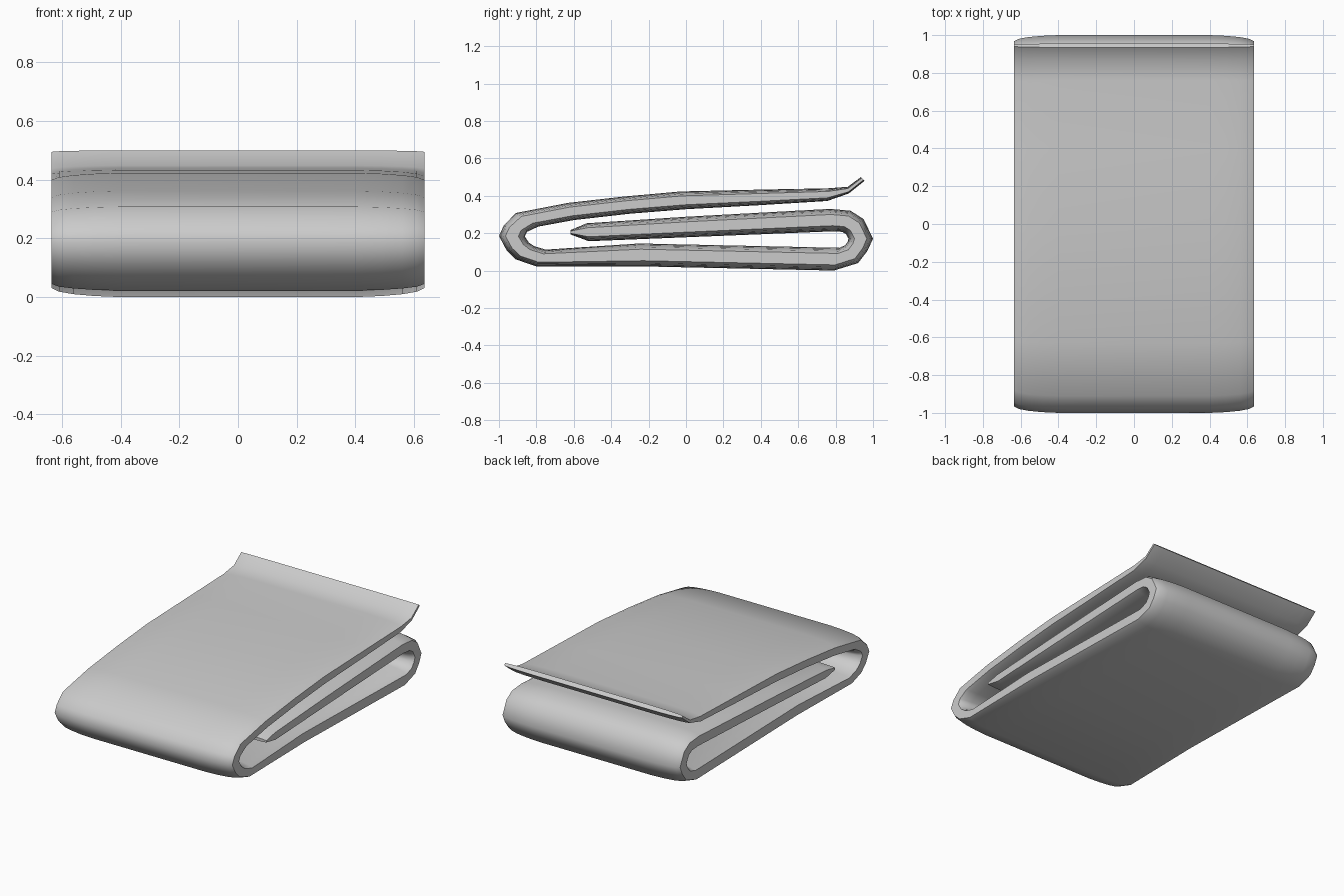
import bpy, bmesh
from mathutils import Vector

# Fold profile from flap tip to tucked tip: outer (y, z), inner (y, z)
PROFILE = [
    (0.935, 0.50, 0.955, 0.48), (0.865, 0.448, 0.87, 0.412),
    (0.76, 0.44, 0.755, 0.372), (0.40, 0.433, 0.40, 0.35),
    (-0.03, 0.423, 0.0, 0.328), (-0.33, 0.396, -0.30, 0.304),
    (-0.63, 0.362, -0.60, 0.270), (-0.91, 0.308, -0.79, 0.235),
    (-0.975, 0.24, -0.85, 0.207), (-1.0, 0.185, -0.862, 0.183),
    (-0.96, 0.11, -0.84, 0.15), (-0.91, 0.06, -0.81, 0.13),
    (-0.80, 0.022, -0.75, 0.112), (-0.22, 0.022, -0.25, 0.145),
    (0.79, 0.0, 0.82, 0.122), (0.92, 0.04, 0.85, 0.135),
    (0.97, 0.105, 0.865, 0.155), (1.0, 0.17, 0.868, 0.172),
    (0.95, 0.275, 0.855, 0.195), (0.88, 0.32, 0.835, 0.207),
    (0.77, 0.33, 0.79, 0.210), (0.0, 0.288, 0.0, 0.178),
    (-0.53, 0.253, -0.52, 0.157), (-0.617, 0.217, -0.617, 0.193),
]
# Width stations: x, thickness factor (cloth thins toward its side edges)
HALF = [(0.40, 1.0), (0.49, 0.94), (0.56, 0.84), (0.61, 0.70), (0.635, 0.50)]
STATIONS = [(-x, t) for x, t in reversed(HALF)] + HALF


def ring(bm, x, t):
    outer, inner = [], []
    for oy, oz, iy, iz in PROFILE:
        o, i = Vector((x, oy, oz)), Vector((x, iy, iz))
        mid = (o + i) / 2
        outer.append(bm.verts.new(mid + (o - mid) * t))
        inner.append(bm.verts.new(mid + (i - mid) * t))
    return outer, inner


# Folded towel body
bm = bmesh.new()
rings = [ring(bm, x, t) for x, t in STATIONS]
for (o1, i1), (o2, i2) in zip(rings, rings[1:]):
    a, b = o1 + i1[::-1], o2 + i2[::-1]
    for k in range(len(a)):
        n = (k + 1) % len(a)
        bm.faces.new((a[k], a[n], b[n], b[k]))
# Side edges
for o, i in (rings[0], rings[-1]):
    for k in range(len(o) - 1):
        bm.faces.new((o[k], o[k + 1], i[k + 1], i[k]))
bmesh.ops.recalc_face_normals(bm, faces=bm.faces)

mesh = bpy.data.meshes.new("folded_towel")
bm.to_mesh(mesh)
bm.free()
towel = bpy.data.objects.new("folded_towel", mesh)
bpy.context.collection.objects.link(towel)
bpy.context.view_layer.objects.active = towel
towel.select_set(True)
bpy.ops.object.shade_smooth_by_angle(angle=1.1)
